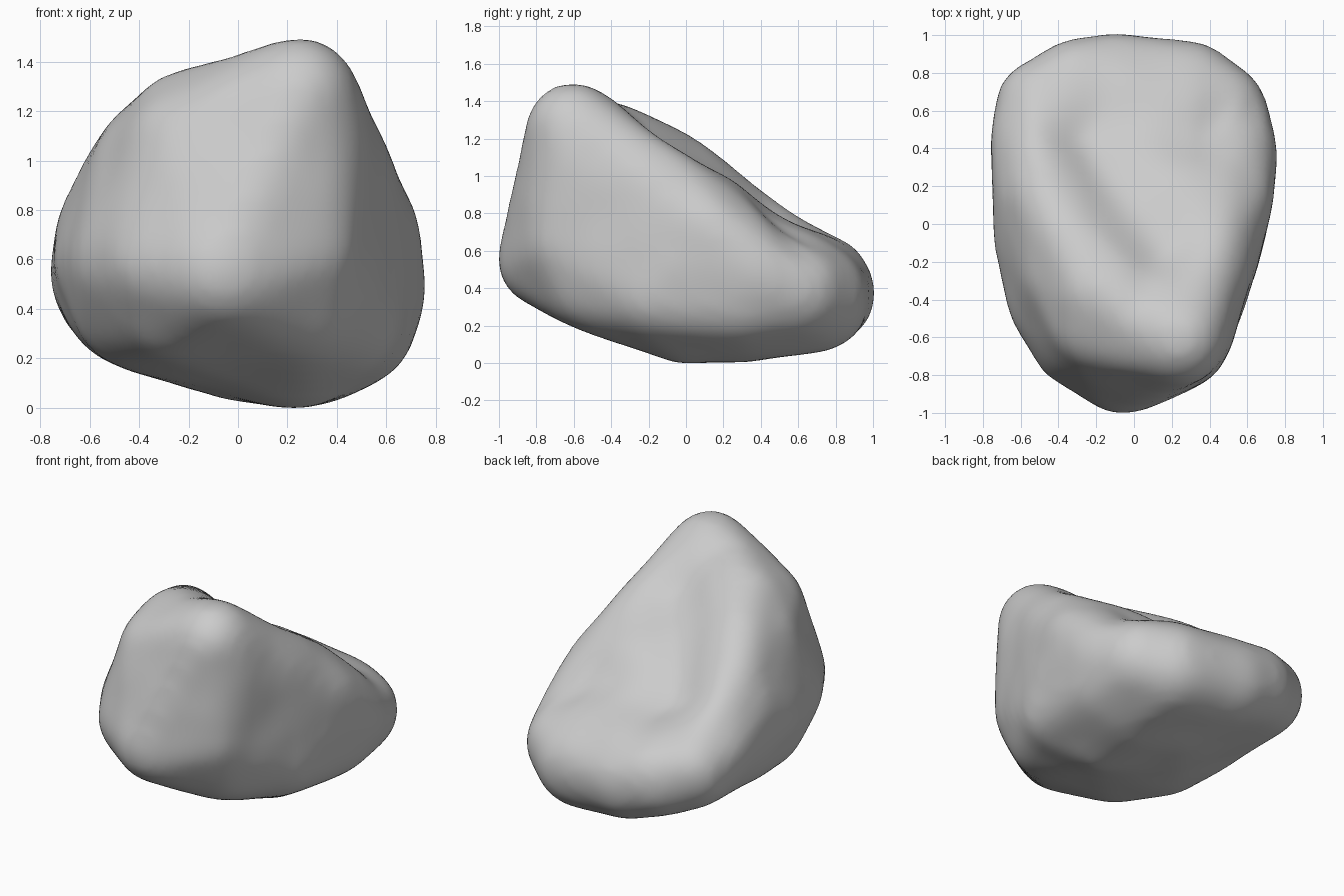
import bpy
import bmesh
from mathutils import Vector, Matrix, noise

cube = bpy.data.objects.get("Cube")
if cube:
    bpy.data.objects.remove(cube, do_unlink=True)

# Rounded corners of the boulder: x, y, z, radius
CORNERS = [
    (.24, -.6, 1.24, .24), (-.2, -.34, 1.11, .24), (.34, -.58, 1.1, .17),  # peak
    (-.18, -.53, 1.04, .25), (-.34, -.28, .97, .23),   # front shoulder
    (-.33, -.08, 1, .23), (-.43, .12, .87, .22), (-.5, .15, .72, .22),  # high right rim
    (.42, -.1, .92, .2), (.51, .12, .7, .21),          # low left rim
    (-.05, -.75, .55, .25), (-.28, -.6, .58, .26), (.24, -.62, .64, .25),  # front
    (.33, -.55, .75, .19),
    (-.5, .45, .53, .25), (-.5, -.1, .58, .23), (-.4, -.42, .58, .25),  # right flank
    (.5, .38, .47, .25), (.48, 0, .5, .22), (.45, .3, .36, .27),  # left flank
    (-.3, .72, .42, .25), (.28, .68, .34, .28), (-.1, .74, .36, .26),  # back
    (.44, .59, .38, .26), (-.47, .62, .47, .25),       # back corners
    (.25, 0, .3, .3), (.3, .35, .3, .29), (.02, .35, .31, .28),  # underside
    (.22, -.5, .43, .26), (.39, -.15, .36, .26),
    (-.42, -.18, .4, .24), (-.25, -.5, .45, .26),
]
SOFTENING_LOSS = .015

# Hollows in the sloping top: start, end, width, depth
HOLLOWS = [
    ((-.28, .5), (.15, -.08), .2, .09),
    ((-.15, .55), (.35, .5), .18, .05),
    ((.5, .58), (.55, .55), .13, .03),
    ((.02, -.42), (.06, -.36), .12, .02),
]


def hollow_depth(point):
    total = 0
    for start, end, width, depth in HOLLOWS:
        a, b, p = Vector(start), Vector(end), point.xy
        t = max(0, min(1, (p - a).dot(b - a) / (b - a).length_squared))
        gap = (p - a.lerp(b, t)).length
        total += depth * 2.718 ** (-(gap / width) ** 2)
    return total


# Hull around the rounded corners
bm = bmesh.new()
for x, y, z, radius in CORNERS:
    bmesh.ops.create_icosphere(bm, subdivisions=3, radius=radius + SOFTENING_LOSS,
                               matrix=Matrix.Translation((x, y, z)))
hull = bmesh.ops.convex_hull(bm, input=bm.verts[:])
loose = {g for g in hull["geom_interior"] + hull["geom_unused"]
         if isinstance(g, bmesh.types.BMVert)}
bmesh.ops.delete(bm, geom=list(loose), context="VERTS")
keep = {g for g in hull["geom"] if isinstance(g, bmesh.types.BMFace)}
inner = [f for f in bm.faces if f not in keep]
bmesh.ops.delete(bm, geom=inner, context="FACES")
bmesh.ops.recalc_face_normals(bm, faces=bm.faces[:])
mesh = bpy.data.meshes.new("boulder_hull")
bm.to_mesh(mesh)
bm.free()
boulder = bpy.data.objects.new("boulder", mesh)
bpy.context.collection.objects.link(boulder)

# Even out and soften the surface
remesh = boulder.modifiers.new("even_surface", "REMESH")
remesh.mode = "VOXEL"
remesh.voxel_size = .035
soften = boulder.modifiers.new("soften", "SMOOTH")
soften.factor = .5
soften.iterations = 16
graph = bpy.context.evaluated_depsgraph_get()
even = bpy.data.meshes.new_from_object(boulder.evaluated_get(graph))
boulder.modifiers.clear()
boulder.data = even
bpy.data.meshes.remove(mesh)
even.name = "boulder"

# Press in the hollows and add gentle weathering
bm = bmesh.new()
bm.from_mesh(even)
bm.normal_update()
normals = [v.normal.copy() for v in bm.verts]
for v, n in zip(bm.verts, normals):
    facing_up = max(0, min(1, (n.z - .25) * 3))
    v.co += n * (noise.noise(v.co * 3.5) * .008 - hollow_depth(v.co) * facing_up)

# Rest it on the ground
ground = min(v.co.z for v in bm.verts)
bmesh.ops.translate(bm, verts=bm.verts[:], vec=(0, 0, -ground))
bm.to_mesh(even)
bm.free()

# Plain stone colour
stone = bpy.data.materials.new("grey_stone")
stone.use_nodes = True
colour = (.6, .6, .6, 1)
stone.diffuse_color = colour
stone.node_tree.nodes["Principled BSDF"].inputs["Base Color"].default_value = colour
even.materials.clear()
even.materials.append(stone)

bpy.context.view_layer.objects.active = boulder
boulder.select_set(True)
bpy.ops.object.shade_smooth_by_angle()
